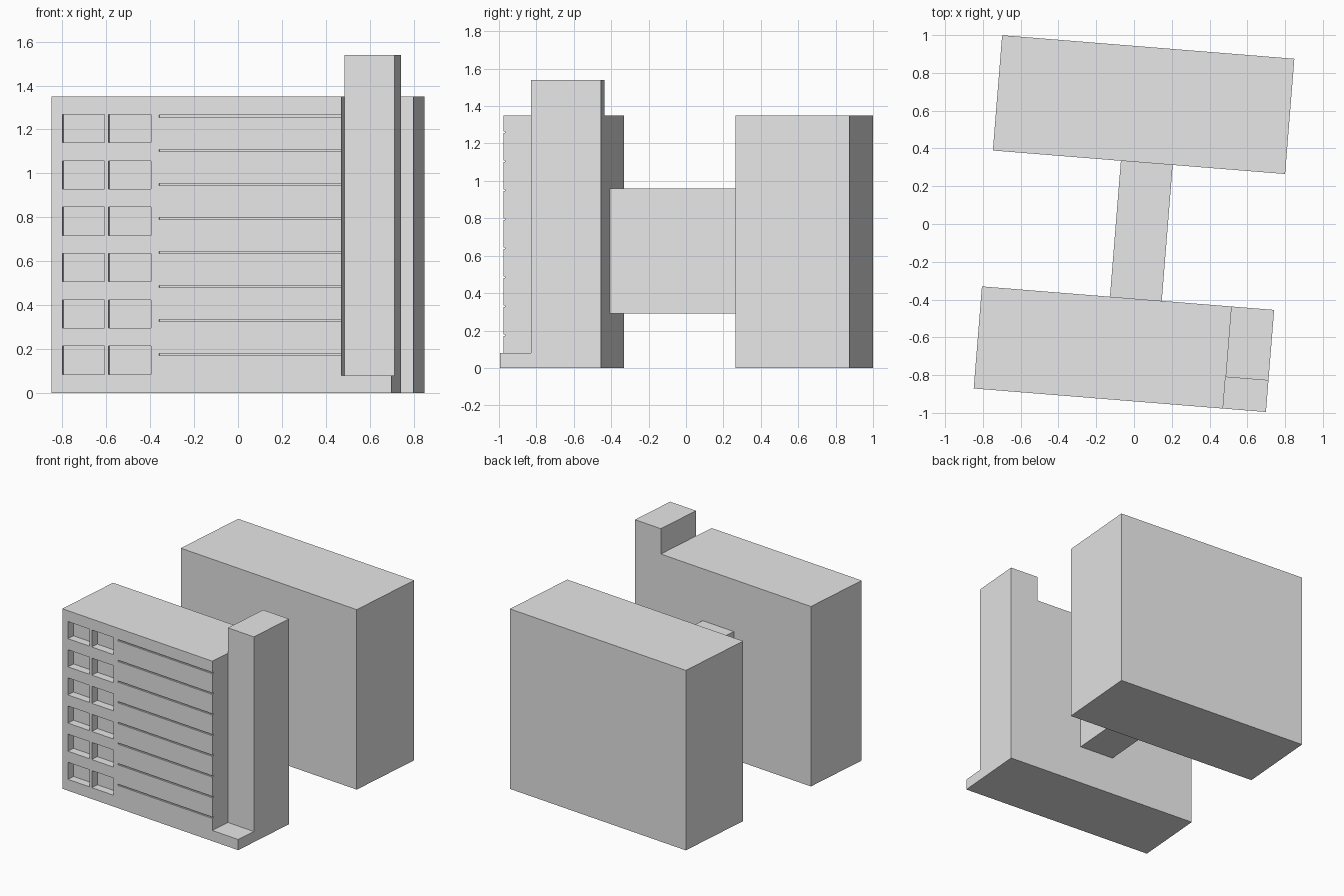
import bpy, bmesh, math
from mathutils import Matrix

if "Cube" in bpy.data.objects:
    bpy.data.objects.remove(bpy.data.objects["Cube"], do_unlink=True)

# One plain concrete colour
grey = bpy.data.materials.new("concrete_grey")
grey.use_nodes = True
grey.diffuse_color = (0.8, 0.8, 0.8, 1)
grey.node_tree.nodes["Principled BSDF"].inputs["Base Color"].default_value = (0.8, 0.8, 0.8, 1)

# The whole complex is turned slightly on its plot
TURN = Matrix.Rotation(math.radians(-4.6), 4, 'Z')


def boxes(name, extents):
    """Object made of boxes, each given as (x range, y range, z range)."""
    bm = bmesh.new()
    for ranges in extents:
        size = [hi - lo for lo, hi in ranges]
        mid = [(hi + lo) / 2 for lo, hi in ranges]
        m = TURN @ Matrix.Translation(mid) @ Matrix.Diagonal((*size, 1))
        bmesh.ops.create_cube(bm, size=1, matrix=m)
    mesh = bpy.data.meshes.new(name)
    bm.to_mesh(mesh)
    bm.free()
    mesh.materials.append(grey)
    ob = bpy.data.objects.new(name, mesh)
    bpy.context.collection.objects.link(ob)
    return ob


def carve(ob, cutter):
    """Subtract the cutter, bake the result and discard the cutter."""
    mod = ob.modifiers.new("carve", 'BOOLEAN')
    mod.operation = 'DIFFERENCE'
    mod.solver = 'EXACT'
    mod.object = cutter
    cutter.hide_render = True
    bpy.context.view_layer.update()
    dg = bpy.context.evaluated_depsgraph_get()
    baked = bpy.data.meshes.new_from_object(ob.evaluated_get(dg))
    ob.modifiers.clear()
    ob.data = baked
    bpy.data.objects.remove(cutter, do_unlink=True)


HALF = 0.776      # half length of both wings
ROOF = 1.35
FACE = -0.936     # front wall
REAR = -0.394     # rear wall of the front wing
SHAFT = 0.548     # inner side of the stair tower

# Rear wing and the bridge between the wings
boxes("rear_wing", [((-HALF, HALF), (0.328, 0.94), (0, ROOF))])
boxes("bridge", [((-0.096, 0.179), (REAR, 0.328), (0.29, 0.96))])

# Front wing with the tower set back above a low step
front = boxes("front_wing", [((-HALF, HALF), (FACE, REAR), (0, ROOF))])
carve(front, boxes("setback_cutter", [((SHAFT, 1), (-1.1, -0.769), (0.08, 1.6))]))

# Two columns of recessed windows, six storeys
windows = []
for storey in range(6):
    z = 0.085 + 0.211 * storey
    for x in (-0.727, -0.516):
        windows.append(((x, x + 0.193), (-1, FACE + 0.06), (z, z + 0.128)))
carve(front, boxes("window_cutter", windows))

# Thin horizontal joints across the rest of the facade
joints = []
for row in range(8):
    z = 0.17 + 0.155 * row
    joints.append(((-0.285, SHAFT + 0.02), (-1, FACE + 0.01), (z, z + 0.01)))
carve(front, boxes("joint_cutter", joints))

# Top of the stair tower
boxes("tower_top", [((SHAFT, HALF), (-0.769, REAR), (ROOF, 1.54))])
